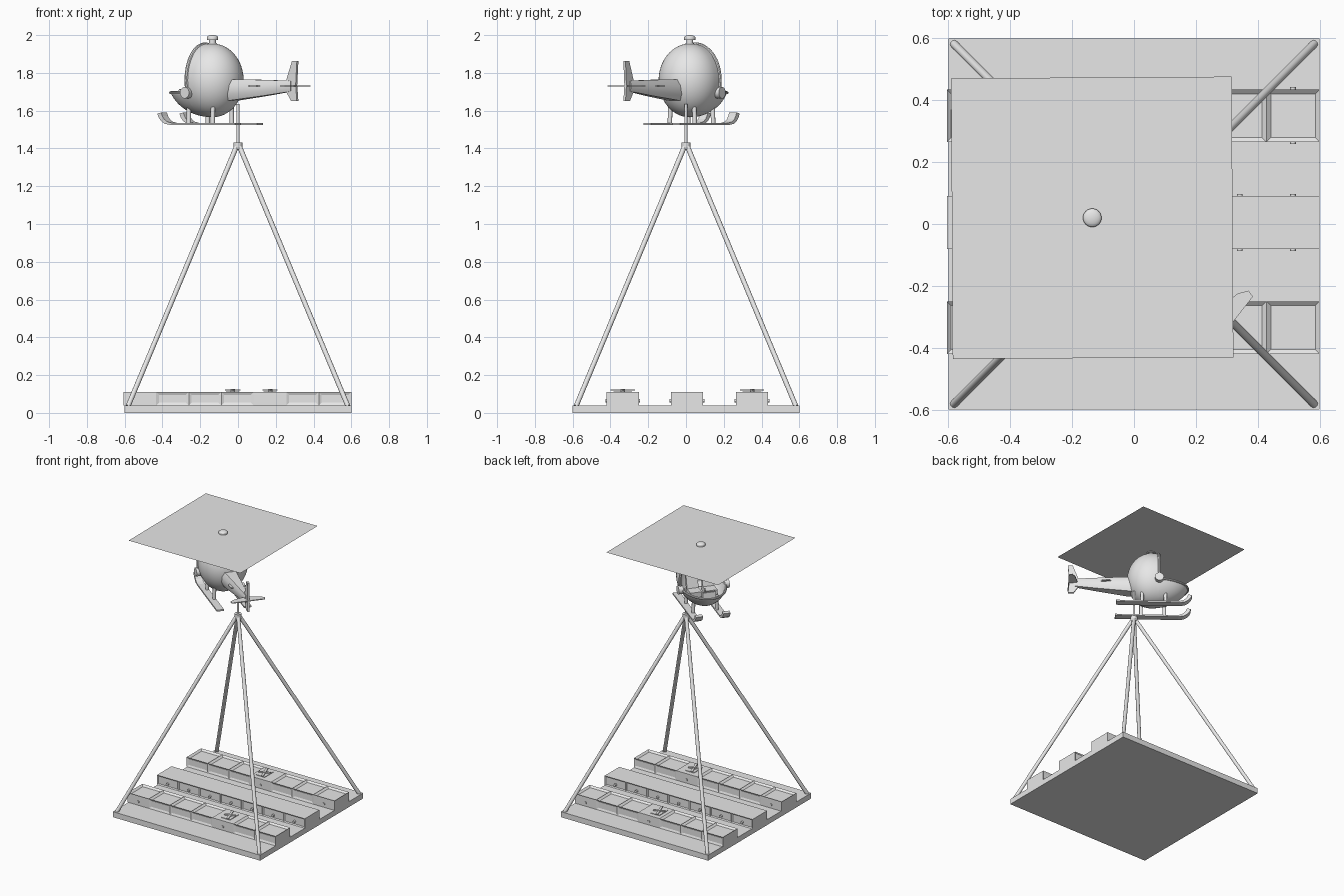
import bpy, bmesh, math
from mathutils import Matrix, Vector

if "Cube" in bpy.data.objects:
    bpy.data.objects.remove(bpy.data.objects["Cube"])

grey = bpy.data.materials.new("plain_grey")
grey.diffuse_color = (0.8, 0.8, 0.8, 1)
grey.use_nodes = True
grey.node_tree.nodes["Principled BSDF"].inputs["Base Color"].default_value = grey.diffuse_color

# helicopter frame: local +x is its nose, turned on the stand
HELI = Matrix.Translation((-0.135, 0.02, 0)) @ Matrix.Rotation(math.radians(142.5), 4, 'Z')
WORLD = Matrix.Identity(4)


def finish(name, bm, frame=WORLD, smooth=True):
    bmesh.ops.recalc_face_normals(bm, faces=bm.faces[:])
    me = bpy.data.meshes.new(name)
    bm.to_mesh(me)
    bm.free()
    ob = bpy.data.objects.new(name, me)
    bpy.context.collection.objects.link(ob)
    me.materials.append(grey)
    ob.matrix_world = frame
    if smooth:
        bpy.ops.object.select_all(action='DESELECT')
        ob.select_set(True)
        bpy.context.view_layer.objects.active = ob
        bpy.ops.object.shade_smooth_by_angle(angle=math.radians(35))
    return ob


def box(name, lo, hi, frame=WORLD):
    lo, hi = Vector(lo), Vector(hi)
    bm = bmesh.new()
    bmesh.ops.create_cube(bm, size=1, matrix=Matrix.Translation((lo + hi) / 2)
                          @ Matrix.Diagonal((*(hi - lo), 1)))
    return finish(name, bm, frame, False)


def rod(name, a, b, r, frame=WORLD, sides=16, r2=None):
    a, b = Vector(a), Vector(b)
    d = b - a
    m = Matrix.Translation((a + b) / 2) @ d.to_track_quat('Z', 'Y').to_matrix().to_4x4()
    bm = bmesh.new()
    bmesh.ops.create_cone(bm, cap_ends=True, segments=sides, radius1=r,
                          radius2=r if r2 is None else r2, depth=d.length, matrix=m)
    return finish(name, bm, frame)


def loft(name, rings, frame=WORLD, smooth=True):
    bm = bmesh.new()
    rs = [[bm.verts.new(p) for p in r] for r in rings]
    n = len(rs[0])
    for a, b in zip(rs, rs[1:]):
        for i in range(n):
            bm.faces.new((a[i], a[(i + 1) % n], b[(i + 1) % n], b[i]))
    bm.faces.new(rs[0])
    bm.faces.new(rs[-1])
    return finish(name, bm, frame, smooth)


def prism(name, pts, offset, frame=WORLD):
    pts = [Vector(p) for p in pts]
    return loft(name, [pts, [p + Vector(offset) for p in pts]], frame, False)


def tube(name, pts, r, axis, frame=WORLD):
    # round tube along a path lying in the plane square to axis
    rings = []
    for i, p in enumerate(pts):
        d = Vector(pts[min(i + 1, len(pts) - 1)]) - Vector(pts[max(i - 1, 0)])
        side = d.cross(Vector(axis)).normalized()
        up = side.cross(d).normalized()
        rings.append([Vector(p) + r * (math.cos(t) * side + math.sin(t) * up)
                      for t in [k * math.pi / 4 for k in range(8)]])
    return loft(name, rings, frame)


# base plate
box("base_plate", (-0.6, -0.6, 0), (0.6, 0.6, 0.04))

# three long rows of seven bays with recessed tops and sides
X0, PITCH, ZB, ZT = -0.605, 1.205 / 7, 0.04, 0.11
bay = lambda i: X0 + PITCH * (i + 0.5)


def row(name, y, plain, top):
    bm = bmesh.new()
    w = 0.085
    bmesh.ops.create_grid(bm, x_segments=7, y_segments=1, size=0.5,
                          matrix=Matrix.Translation((X0 + 3.5 * PITCH, y, ZB))
                          @ Matrix.Diagonal((7 * PITCH, 2 * w, 1, 1)))
    g = bmesh.ops.extrude_face_region(bm, geom=bm.faces[:])['geom']
    bmesh.ops.translate(bm, vec=(0, 0, ZT - ZB),
                        verts=[v for v in g if isinstance(v, bmesh.types.BMVert)])
    bmesh.ops.recalc_face_normals(bm, faces=bm.faces[:])
    bm.normal_update()
    col = lambda f: int((f.calc_center_median().x - X0) / PITCH)
    tops = [f for f in bm.faces if f.normal.z > 0.9 and col(f) not in plain[:1]]
    sides = [f for f in bm.faces if abs(f.normal.y) > 0.9 and col(f) not in plain]
    if top:
        bmesh.ops.inset_individual(bm, faces=tops, thickness=0.02, depth=-0.012)
    bmesh.ops.inset_individual(bm, faces=sides, thickness=0.02 if top else 0.01, depth=-0.006)
    finish(name, bm, smooth=False)
    # bolts on both long sides
    for i in (plain if top else range(7)):
        for s in (-1, 1):
            rod("row_bolt", (bay(i), y + s * 0.07, 0.065), (bay(i), y + s * 0.092, 0.065), 0.009)


row("front_row", -0.335, (4, 0), True)
row("middle_row", 0.005, (), False)
row("back_row", 0.35, (3, 6), True)

# small crossed fixtures on the plain bays
for x, y in ((bay(4), -0.335), (bay(3) - 0.025, 0.35)):
    rod("fixture_post", (x, y, 0.105), (x, y, 0.127), 0.012)
    box("fixture_plate", (x - 0.035, y - 0.05, 0.109), (x + 0.035, y + 0.05, 0.114))
    for a, h in ((20, 0.04), (110, 0.065)):
        box("fixture_bar", (-h, -0.008, 0.118), (h, 0.008, 0.124),
            Matrix.Translation((x, y, 0)) @ Matrix.Rotation(math.radians(a), 4, 'Z'))

# four leaning legs, collar and mast
for sx in (-1, 1):
    for sy in (-1, 1):
        rod("stand_leg", (sx * 0.582, sy * 0.582, 0.035), (sx * 0.008, sy * 0.008, 1.41), 0.013)
rod("stand_collar", (0, 0, 1.395), (0, 0, 1.432), 0.024)
rod("stand_mast", (0, 0, 1.42), (0, 0, 1.635), 0.008)

# egg-shaped hull with the front upper part open
CZ, R, NOSE, RZ, CUT, RIM = 1.76, 0.165, 0.268, 0.195, 0.05, 1.695
bm = bmesh.new()
bmesh.ops.create_uvsphere(bm, u_segments=48, v_segments=32, radius=1)
for v in bm.verts:
    v.co = (v.co.x * (NOSE if v.co.x > 0 else R), v.co.y * R, CZ + v.co.z * RZ)
for p, n in (((CUT, 0, 0), (1, 0, 0)), ((0, 0, RIM), (0, 0, 1))):
    bmesh.ops.bisect_plane(bm, geom=bm.verts[:] + bm.edges[:] + bm.faces[:],
                           plane_co=p, plane_no=n, dist=1e-5)
gone = [f for f in bm.faces if f.calc_center_median().x > CUT and f.calc_center_median().z > RIM]
bmesh.ops.delete(bm, geom=gone, context='FACES')
hull = finish("hull", bm, HELI)
shell = hull.modifiers.new("shell", 'SOLIDIFY')
shell.thickness = 0.008
shell.offset = -1

# canopy hoop, bowl rim and side pivots
k = math.sqrt(1 - (CUT / NOSE) ** 2)
hoop = [math.radians(-21 + i * 222 / 32) for i in range(33)]
tube("canopy_hoop", [(CUT, R * k * math.cos(a), CZ + RZ * k * math.sin(a)) for a in hoop],
     0.01, (1, 0, 0), HELI)
q = math.sqrt(1 - ((CZ - RIM) / RZ) ** 2)
arc = [math.radians(-79 + i * 158 / 24) for i in range(25)]
tube("bowl_rim", [(NOSE * q * math.cos(a), R * q * math.sin(a), RIM) for a in arc],
     0.008, (0, 0, 1), HELI)
for s in (-1, 1):
    rod("canopy_pivot", (CUT, s * 0.145, RIM), (CUT, s * 0.178, RIM), 0.03, HELI, 24)

# cabin floor, seats, console and stick
rod("cabin_floor", (0.02, 0, 1.625), (0.02, 0, 1.633), 0.105, HELI, 32)
for s in (-1, 1):
    y = s * 0.055
    box("seat_cushion", (-0.03, y - 0.04, 1.633), (0.07, y + 0.04, 1.668), HELI)
    prism("seat_back", [(-0.03, y - 0.04, 1.66), (0, y - 0.04, 1.66),
                        (-0.04, y - 0.04, 1.79), (-0.065, y - 0.04, 1.79)], (0, 0.08, 0), HELI)
prism("console", [(0.14, -0.045, 1.63), (0.2, -0.045, 1.64), (0.19, -0.045, 1.715),
                  (0.165, -0.045, 1.71)], (0, 0.09, 0), HELI)
rod("control_stick", (0.1, 0, 1.63), (0.085, 0, 1.70), 0.006, HELI)


# tapering tail boom
def section(x, w, lo, hi):
    b = 0.3
    return [(x, y * w, lo + z * (hi - lo)) for y, z in
            ((-1, b), (-1, 1 - b), (-1 + b, 1), (1 - b, 1), (1, 1 - b), (1, b), (1 - b, 0), (-1 + b, 0))]


loft("tail_boom", [section(-0.12, 0.057, 1.655, 1.766), section(-0.155, 0.056, 1.655, 1.766),
                   section(-0.35, 0.034, 1.678, 1.763), section(-0.53, 0.014, 1.702, 1.758)], HELI)

# tail fin, tailplane and small boom plates
prism("tail_fin", [(-0.495, -0.007, 1.755), (-0.535, -0.007, 1.862), (-0.568, -0.007, 1.862),
                   (-0.56, -0.007, 1.735), (-0.568, -0.007, 1.65), (-0.53, -0.007, 1.65),
                   (-0.497, -0.007, 1.70)], (0, 0.014, 0), HELI)
half = [(-0.50, 0.0), (-0.522, 0.092), (-0.544, 0.121), (-0.567, 0.114), (-0.566, 0.0)]
for s in (-1, 1):
    prism("tailplane", [(x, s * y, 1.727) for x, y in half], (0, 0, 0.006), HELI)
    prism("boom_plate", [(x, s * y, 1.727) for x, y in
                         ((-0.26, 0.03), (-0.29, 0.056), (-0.33, 0.052), (-0.35, 0.025))],
          (0, 0, 0.007), HELI)

# skids with upturned fronts, and their struts
path = [(-0.243, 1.525), (0.19, 1.525), (0.225, 1.53), (0.25, 1.545), (0.267, 1.565), (0.276, 1.585)]
inner = [(0.25, 1.59), (0.242, 1.571), (0.23, 1.555), (0.212, 1.542), (0.185, 1.536), (-0.243, 1.536)]
for s in (-1, 1):
    prism("skid", [(x, s * 0.096 - 0.025, z) for x, z in path + inner], (0, 0.05, 0), HELI)
    for x in (-0.065, 0.095):
        rod("skid_strut", (x, s * 0.083, 1.53), (x, s * 0.08, 1.64), 0.012, HELI)

# rotor: hub, domed cap and square sheet
HUB = Matrix.Translation((-0.135, 0.02, 0))
rod("rotor_base", (0, 0, 1.935), (0, 0, 1.958), 0.03, HUB, 24, 0.022)
rod("rotor_neck", (0, 0, 1.95), (0, 0, 1.98), 0.018, HUB, 24)
rod("rotor_cap", (0, 0, 1.974), (0, 0, 1.988), 0.03, HUB, 24)
bm = bmesh.new()
bmesh.ops.create_uvsphere(bm, u_segments=24, v_segments=12, radius=1,
                          matrix=Matrix.Translation((0, 0, 1.988)) @ Matrix.Diagonal((0.03, 0.03, 0.012, 1)))
finish("rotor_cap_dome", bm, HUB)
bm = bmesh.new()
bmesh.ops.create_grid(bm, x_segments=1, y_segments=1, size=0.4535)
finish("rotor_sheet", bm, Matrix.Translation((-0.135, 0.02, 1.978))
       @ Matrix.Rotation(math.radians(0.35), 4, 'Z'), False)
